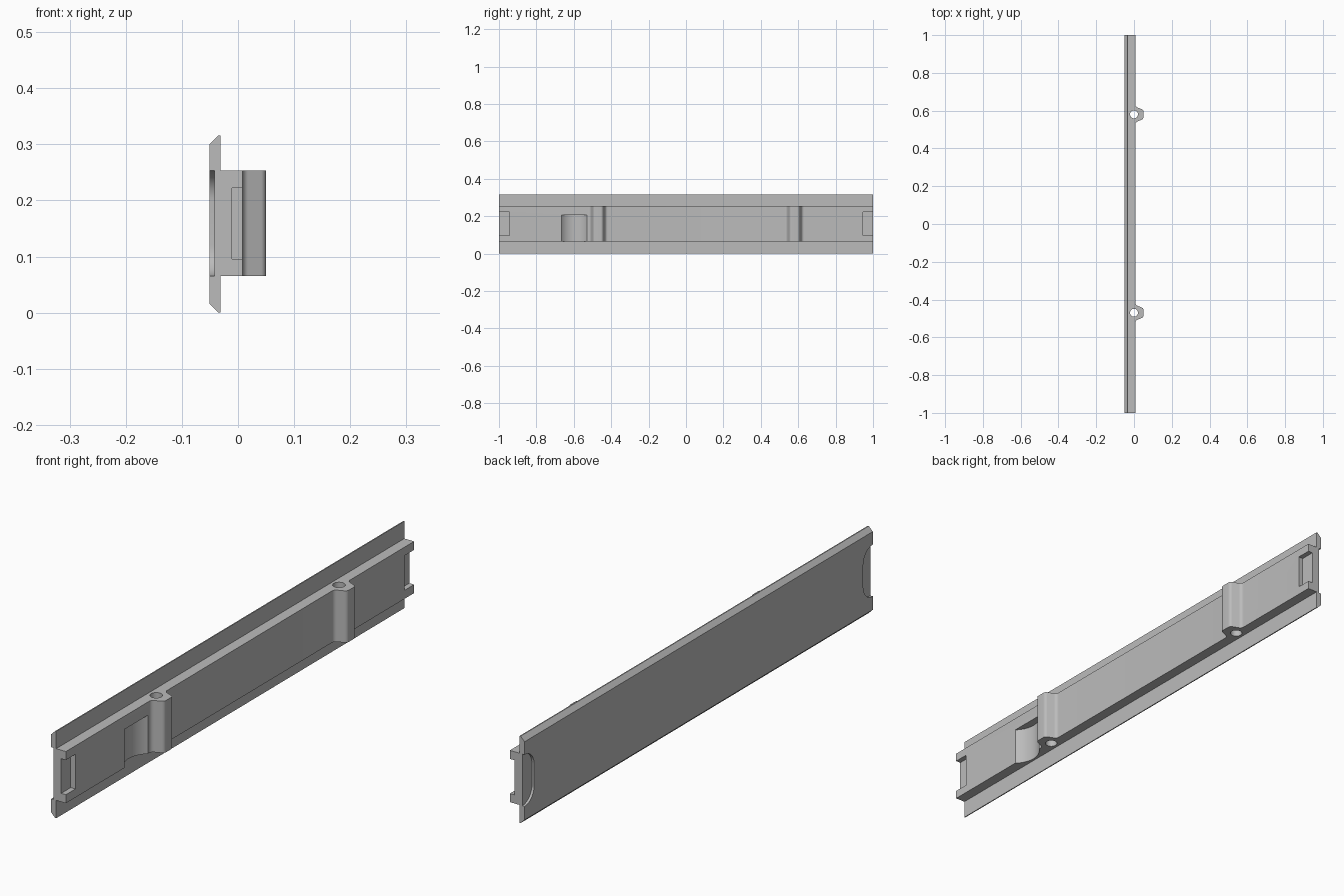
import bpy, bmesh
from math import radians, sin, cos, pi
from mathutils import Vector

cube = bpy.data.objects.get("Cube")
if cube:
    bpy.data.objects.remove(cube, do_unlink=True)

grey = bpy.data.materials.new("plain grey")
grey.use_nodes = True
colour = (0.5, 0.5, 0.5, 1)
grey.diffuse_color = colour
grey.node_tree.nodes["Principled BSDF"].inputs["Base Color"].default_value = colour


def extrude(name, outline, low, high, place):
    """Extrude a 2D outline from low to high; place maps (a, b, depth) to a point."""
    bm = bmesh.new()
    face = bm.faces.new([bm.verts.new(place(a, b, low)) for a, b in outline])
    shift = Vector(place(0, 0, high)) - Vector(place(0, 0, low))
    grown = bmesh.ops.extrude_face_region(bm, geom=[face], use_keep_orig=True)
    bmesh.ops.translate(bm, vec=shift,
                        verts=[g for g in grown["geom"] if isinstance(g, bmesh.types.BMVert)])
    bmesh.ops.recalc_face_normals(bm, faces=bm.faces)
    mesh = bpy.data.meshes.new(name)
    bm.to_mesh(mesh)
    bm.free()
    mesh.materials.append(grey)
    obj = bpy.data.objects.new(name, mesh)
    bpy.context.collection.objects.link(obj)
    return obj


def along_x(a, b, d): return (d, a, b)
def along_y(a, b, d): return (a, d, b)
def along_z(a, b, d): return (a, b, d)


def rounded(before, corner, after, radius, steps=8):
    """Arc that rounds one corner of an outline."""
    c = Vector(corner)
    u = (Vector(before) - c).normalized()
    v = (Vector(after) - c).normalized()
    half = u.angle(v) / 2
    centre = c + (u + v).normalized() * (radius / sin(half))
    reach = radius * cos(half) / sin(half)
    start, end = c + u * reach - centre, c + v * reach - centre
    turn = start.angle(end)
    return [tuple(centre + (start * sin((1 - i / steps) * turn) + end * sin(i / steps * turn))
                  / sin(turn)) for i in range(steps + 1)]


def circle(x, y, r, count=48):
    return [(x + r * cos(2 * pi * i / count), y + r * sin(2 * pi * i / count))
            for i in range(count)]


def box(x0, x1, y0, y1):
    return [(x0, y0), (x1, y0), (x1, y1), (x0, y1)]


def combine(target, other, operation):
    mod = target.modifiers.new(operation.lower(), 'BOOLEAN')
    mod.operation, mod.solver, mod.object = operation, 'EXACT', other
    bpy.context.view_layer.objects.active = target
    bpy.ops.object.modifier_apply(modifier=mod.name)
    bpy.data.objects.remove(other, do_unlink=True)


BACK, SEAM, FACE, TIP = -0.051, -0.031, 0.008, 0.05
LOW, HIGH, TOP = 0.065, 0.253, 0.316
bosses = (-0.47, 0.58)

# Back plate with chamfered long edges
plate = extrude("mounting_rail", [
    (SEAM, 0), (SEAM, TOP), (SEAM - 0.004, TOP), (BACK, TOP - 0.016),
    (BACK, 0.016), (SEAM - 0.004, 0)], -1, 1, along_y)

# Raised bar whose outline swells into two screw bosses
outline = [(SEAM - 0.004, 1), (SEAM - 0.004, -1), (FACE, -1)]
for y in bosses:
    path = [(FACE, y - 0.1), (FACE, y - 0.041), (TIP, y - 0.024),
            (TIP, y + 0.024), (FACE, y + 0.041), (FACE, y + 0.1)]
    for i, radius in zip(range(1, 5), (0.016, 0.014, 0.014, 0.016)):
        outline += rounded(path[i - 1], path[i], path[i + 1], radius)
outline.append((FACE, 1))
bar = extrude("bar", outline, LOW, HIGH, along_z)

# Screw holes through the bosses
for y in bosses:
    combine(bar, extrude("hole_cutter", circle(0, y, 0.021), LOW - 0.1, HIGH + 0.1, along_z),
            'DIFFERENCE')

# Curved scoop beside the front boss, open at the bottom
combine(bar, extrude("scoop_cutter", circle(FACE + 0.061, -0.597, 0.091, 96),
                     LOW - 0.1, 0.205, along_z), 'DIFFERENCE')

combine(plate, bar, 'UNION')

for side in (-1, 1):
    inner, outer = side * 0.945, side * 1.1
    # Open notch at each end of the bar
    combine(plate, extrude("notch_cutter", box(inner, outer, 0.096, 0.222),
                           -0.011, 0.1, along_x), 'DIFFERENCE')
    # Shallow round-cornered recess at each end of the back
    a, b, c, d = (outer, LOW), (inner, LOW), (inner, HIGH), (outer, HIGH)
    recess = [a] + rounded(a, b, c, 0.055, 12) + rounded(b, c, d, 0.055, 12) + [d]
    combine(plate, extrude("recess_cutter", recess, -0.1, -0.042, along_x), 'DIFFERENCE')

bpy.ops.object.select_all(action='DESELECT')
plate.select_set(True)
bpy.context.view_layer.objects.active = plate
bpy.ops.object.shade_smooth_by_angle(angle=radians(30))
